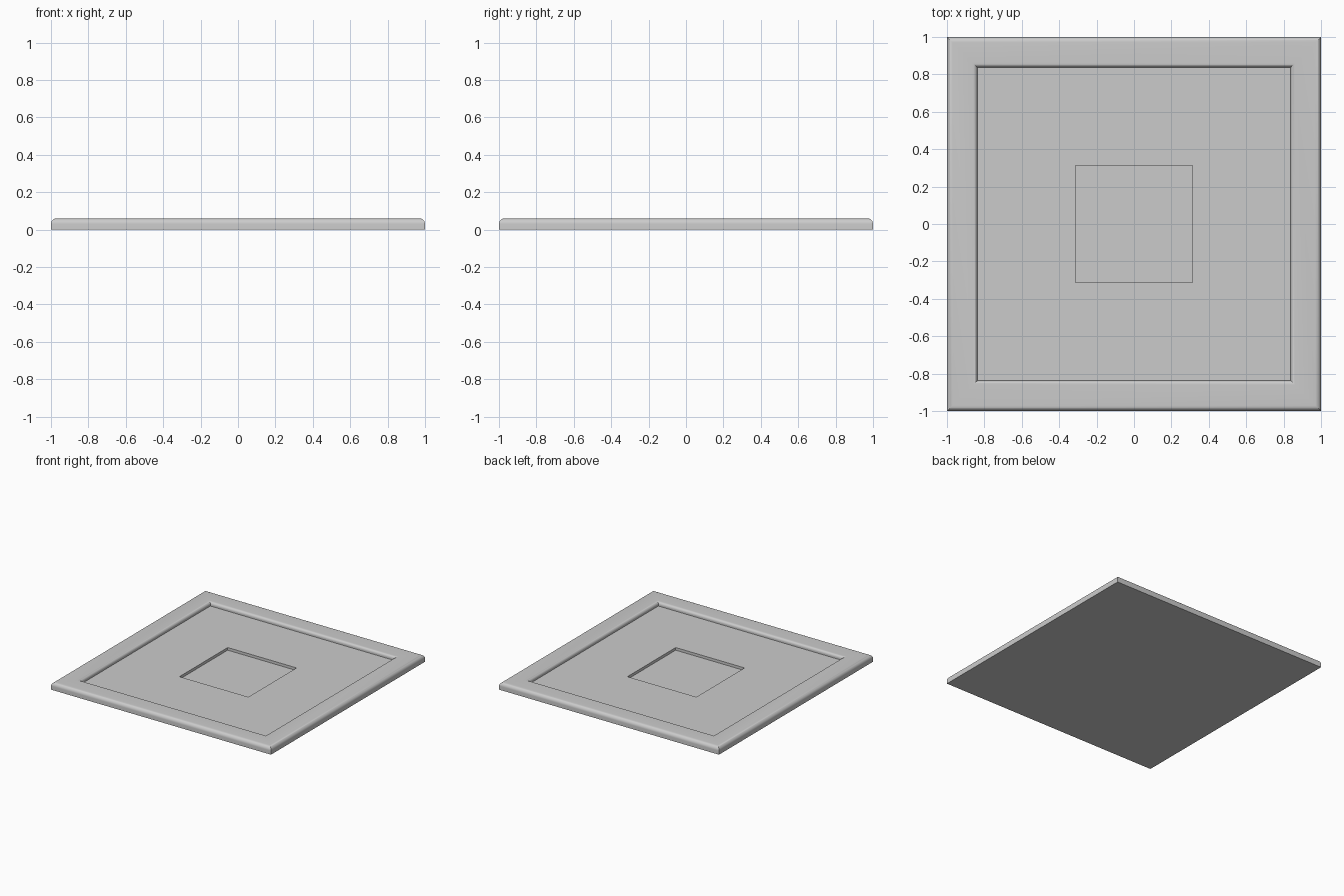
import bpy, bmesh, math

if "Cube" in bpy.data.objects:
    bpy.data.objects.remove(bpy.data.objects["Cube"])


def square_rings(name, profile, close_start, close_end):
    """Sweep a (half size, height) profile around a mitred square."""
    bm = bmesh.new()
    rings = [[bm.verts.new((sx * h, sy * h, z))
              for sx, sy in ((-1, -1), (1, -1), (1, 1), (-1, 1))]
             for h, z in profile]
    for a, b in zip(rings, rings[1:]):
        for i in range(4):
            j = (i + 1) % 4
            bm.faces.new((a[i], a[j], b[j], b[i]))
    if close_start:
        bm.faces.new(rings[0][::-1])
    if close_end:
        bm.faces.new(rings[-1])
    bmesh.ops.recalc_face_normals(bm, faces=bm.faces)
    mesh = bpy.data.meshes.new(name)
    bm.to_mesh(mesh)
    bm.free()
    obj = bpy.data.objects.new(name, mesh)
    bpy.context.collection.objects.link(obj)
    bpy.context.view_layer.objects.active = obj
    bpy.ops.object.select_all(action='DESELECT')
    obj.select_set(True)
    bpy.ops.object.shade_smooth_by_angle(angle=math.radians(35))
    return obj


def arc(cx, cz, r, start, end, steps=8):
    pts = []
    for i in range(steps + 1):
        t = math.radians(start + (end - start) * i / steps)
        pts.append((cx + r * math.cos(t), cz + r * math.sin(t)))
    return pts


TOP, FLOOR, POCKET = 0.06, 0.028, 0.006
INNER, HOLE = 0.838, 0.313

# Whole tile: base, rounded raised border, recessed panel, central pocket
profile = [(1.0, 0.0)]
profile += arc(0.97, TOP - 0.03, 0.03, 0, 90)
profile += arc(INNER + 0.022, TOP - 0.022, 0.022, 90, 180)
profile += [(INNER, FLOOR), (HOLE, FLOOR), (HOLE, POCKET)]
square_rings("bordered_tile", profile, True, True)
